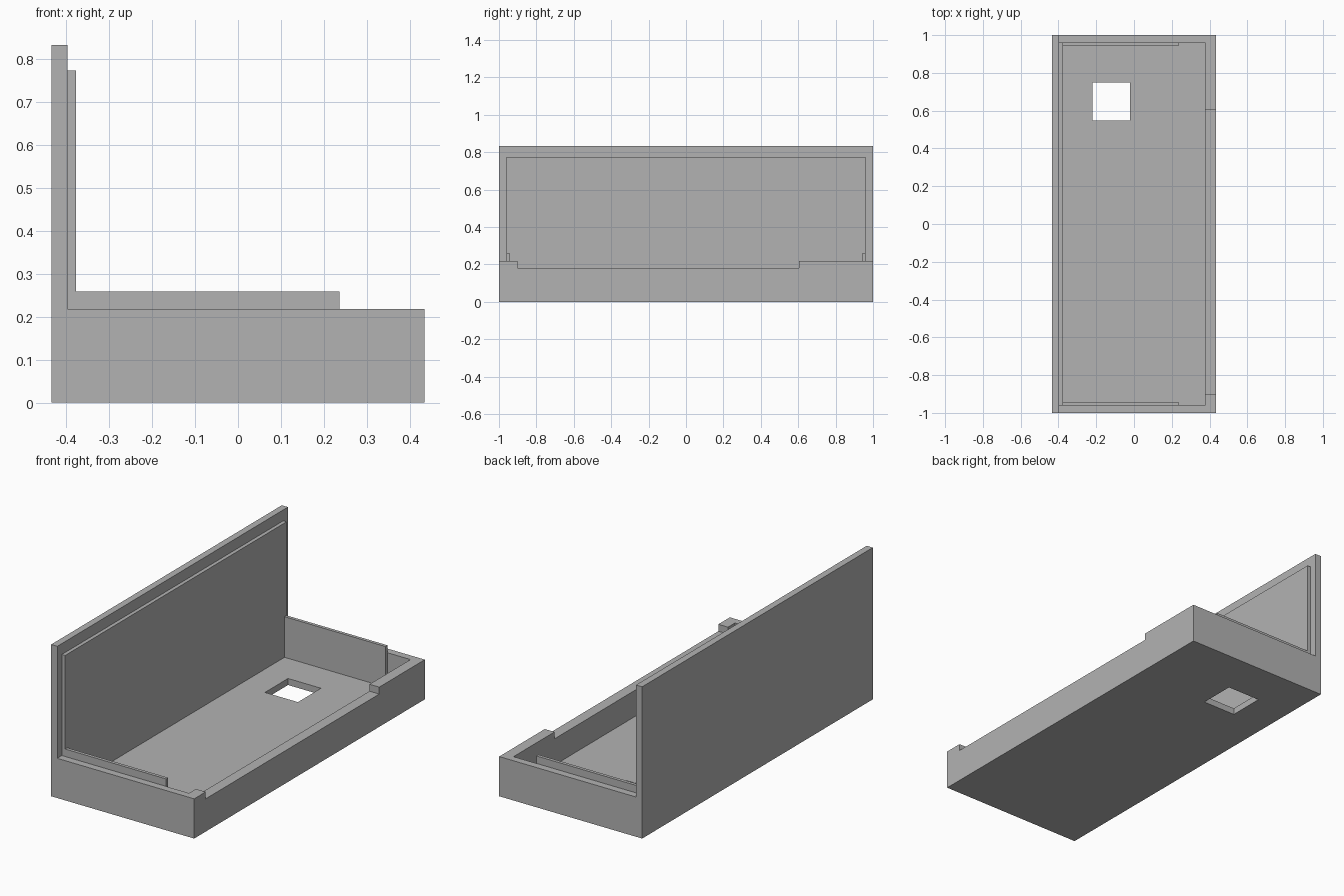
import bpy
import bmesh

cube = bpy.data.objects.get("Cube")
if cube:
    bpy.data.objects.remove(cube, do_unlink=True)

GREY = (0.45, 0.45, 0.45, 1)
grey = bpy.data.materials.new("plain_grey")
grey.use_nodes = True
grey.diffuse_color = GREY
grey.node_tree.nodes["Principled BSDF"].inputs["Base Color"].default_value = GREY


def prism(name, profile, y0, y1):
    """Extrude an x-z profile from y0 to y1."""
    bm = bmesh.new()
    face = bm.faces.new([bm.verts.new((x, y0, z)) for x, z in profile])
    out = bmesh.ops.extrude_face_region(bm, geom=[face])
    verts = [v for v in out["geom"] if isinstance(v, bmesh.types.BMVert)]
    bmesh.ops.translate(bm, verts=verts, vec=(0, y1 - y0, 0))
    bmesh.ops.recalc_face_normals(bm, faces=bm.faces)
    mesh = bpy.data.meshes.new(name)
    bm.to_mesh(mesh)
    bm.free()
    mesh.materials.append(grey)
    obj = bpy.data.objects.new(name, mesh)
    bpy.context.collection.objects.link(obj)
    return obj


def box(name, x, y, z):
    return prism(name, [(x[0], z[0]), (x[1], z[0]), (x[1], z[1]), (x[0], z[1])], *y)


def cut(target, cutter):
    """Subtract the cutter, then discard it."""
    cutter.hide_render = True
    mod = target.modifiers.new("cut", "BOOLEAN")
    mod.operation = "DIFFERENCE"
    mod.solver = "EXACT"
    mod.object = cutter
    bpy.context.view_layer.objects.active = target
    bpy.ops.object.modifier_apply(modifier=mod.name)
    bpy.data.objects.remove(cutter, do_unlink=True)


SIDE = 0.434       # half width
WALL = -0.397      # inner face of the tall wall
PANEL = -0.377     # inner face of the raised panel
RIM = 0.218        # tray rim height
FLOOR = 0.036      # floor thickness
INNER = 0.96       # half length of the cavity

# Tray and tall side wall from one L-shaped profile
tray = prism("tray", [(-SIDE, 0), (SIDE, 0), (SIDE, RIM), (WALL, RIM),
                      (WALL, 0.833), (-SIDE, 0.833)], -1, 1)

# Cavity, lowered rim and floor opening
cut(tray, box("cavity_cutter", (WALL, 0.375), (-INNER, INNER), (FLOOR, 0.5)))
cut(tray, box("rim_cutter", (0.3, 0.5), (-0.9, 0.605), (0.18, 0.5)))
cut(tray, box("opening_cutter", (-0.22, -0.02), (0.548, 0.748), (-0.1, 0.1)))

# Raised panel on the tall wall
box("wall_panel", (WALL, PANEL), (-INNER, INNER), (FLOOR, 0.773))

# Thin lips standing inside the two end walls
for name, side in (("front_lip", -1), ("back_lip", 1)):
    ys = sorted((side * 0.942, side * INNER))
    box(name, (PANEL, 0.236), ys, (FLOOR, 0.259))
